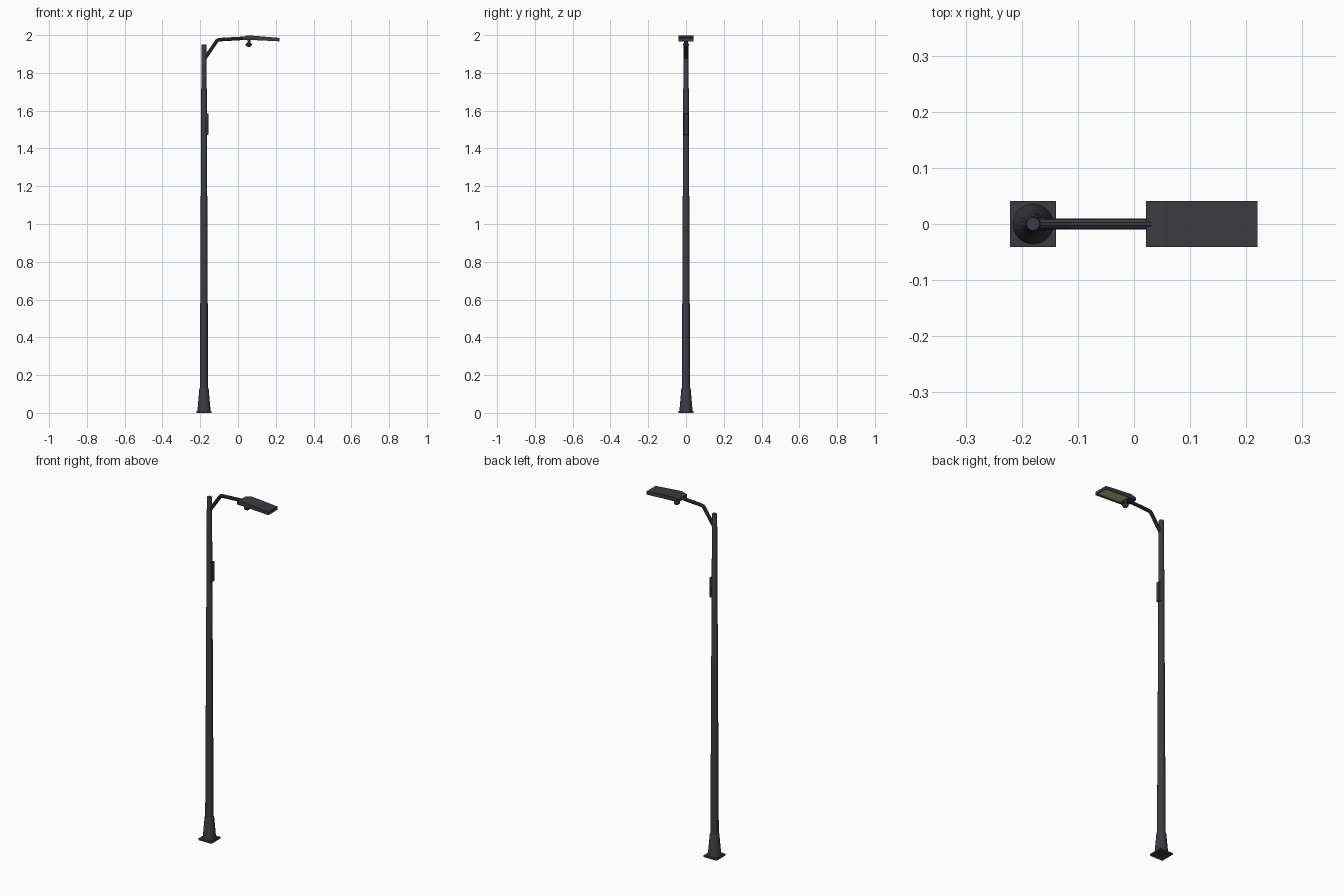
import bpy, bmesh
from math import cos, sin, pi

if "Cube" in bpy.data.objects:
    bpy.data.objects.remove(bpy.data.objects["Cube"])

def material(name, color):
    m = bpy.data.materials.new(name)
    m.diffuse_color = color
    m.use_nodes = True
    m.node_tree.nodes["Principled BSDF"].inputs["Base Color"].default_value = m.diffuse_color
    return m

DARK = material("dark_metal", (0.045, 0.045, 0.052, 1))
GLASS = material("warm_lens", (0.62, 0.56, 0.38, 1))
PX = -0.18  # pole axis

def finish(name, bm, mat=DARK, smooth=False):
    bmesh.ops.recalc_face_normals(bm, faces=bm.faces)
    me = bpy.data.meshes.new(name)
    bm.to_mesh(me)
    bm.free()
    me.materials.append(mat)
    ob = bpy.data.objects.new(name, me)
    bpy.context.collection.objects.link(ob)
    if smooth:
        bpy.ops.object.select_all(action='DESELECT')
        ob.select_set(True)
        bpy.context.view_layer.objects.active = ob
        bpy.ops.object.shade_smooth_by_angle()
    return ob

def box(name, lo, hi, bevel=0, mat=DARK):
    bm = bmesh.new()
    bmesh.ops.create_cube(bm, size=1)
    for v in bm.verts:
        v.co = [l + (c + 0.5) * (h - l) for l, h, c in zip(lo, hi, v.co)]
    if bevel:
        bmesh.ops.bevel(bm, geom=bm.edges[:], offset=bevel, segments=1, affect='EDGES')
    return finish(name, bm, mat)

def lathe(name, x, profile, sides=24):
    bm = bmesh.new()
    rings = [[bm.verts.new((x + r * cos(2 * pi * i / sides), r * sin(2 * pi * i / sides), z))
              for i in range(sides)] for r, z in profile]
    for a, b in zip(rings, rings[1:]):
        for i in range(sides):
            j = (i + 1) % sides
            bm.faces.new((a[i], a[j], b[j], b[i]))
    bm.faces.new(rings[0])
    bm.faces.new(rings[-1])
    return finish(name, bm, smooth=True)

# Base plate, flared foot and tapered pole
box("base_plate", (PX - 0.041, -0.041, 0), (PX + 0.041, 0.041, 0.009))
lathe("pole_foot", PX, [(0.036, 0.008), (0.034, 0.02), (0.025, 0.125), (0.022, 0.133)])
lathe("pole", PX, [(0.0225, 0.01), (0.0135, 1.945), (0.0115, 1.95)])

# Control box on the pole
box("control_box", (PX, -0.012, 1.472), (-0.156, 0.012, 1.585), 0.002)

# Bent arm with mitred joint
curve = bpy.data.curves.new("arm_path", 'CURVE')
curve.dimensions = '3D'
curve.bevel_depth = 0.0098
curve.bevel_resolution = 3
curve.use_fill_caps = True
path = [(-0.178, 1.872), (-0.168, 1.888), (-0.113, 1.968), (-0.106, 1.974), (-0.097, 1.976), (0.045, 1.984)]
sp = curve.splines.new('POLY')
sp.points.add(len(path) - 1)
for p, (x, z) in zip(sp.points, path):
    p.co = (x, 0, z, 1)
tmp = bpy.data.objects.new("arm_path", curve)
bpy.context.collection.objects.link(tmp)
bm = bmesh.new()
bm.from_mesh(tmp.to_mesh())
bpy.data.objects.remove(tmp)
finish("arm", bm, smooth=True)

# Wedge-shaped lamp head with a recessed underside
bm = bmesh.new()
W = 0.041
prof = [(0.021, 1.990), (0.055, 1.999), (0.22, 1.985), (0.22, 1.967), (0.055, 1.975), (0.021, 1.975)]
sides = [[bm.verts.new((x, y, z)) for x, z in prof] for y in (-W, W)]
for s in sides:
    bm.faces.new(s)
under = None
for i in range(6):
    j = (i + 1) % 6
    f = bm.faces.new((sides[0][i], sides[0][j], sides[1][j], sides[1][i]))
    if i == 3:
        under = f
bmesh.ops.recalc_face_normals(bm, faces=bm.faces)
bmesh.ops.inset_region(bm, faces=[under], thickness=0.009)
for v in under.verts:
    v.co.z += 0.006
finish("lamp_head", bm)

# Lens lying in the recess
bm = bmesh.new()
lens = [bm.verts.new((x, y, z)) for x, y, z in
        ((0.064, -0.032, 1.9795), (0.211, -0.032, 1.9725), (0.211, 0.032, 1.9725), (0.064, 0.032, 1.9795))]
f = bm.faces.new(lens)
bmesh.ops.solidify(bm, geom=[f], thickness=0.001)
finish("lens", bm, GLASS)

# Light sensor under the head
lathe("sensor", 0.057, [(0.006, 1.938), (0.013, 1.942), (0.0165, 1.948), (0.0165, 1.953),
                        (0.011, 1.957), (0.008, 1.959), (0.008, 1.978)], 20)
